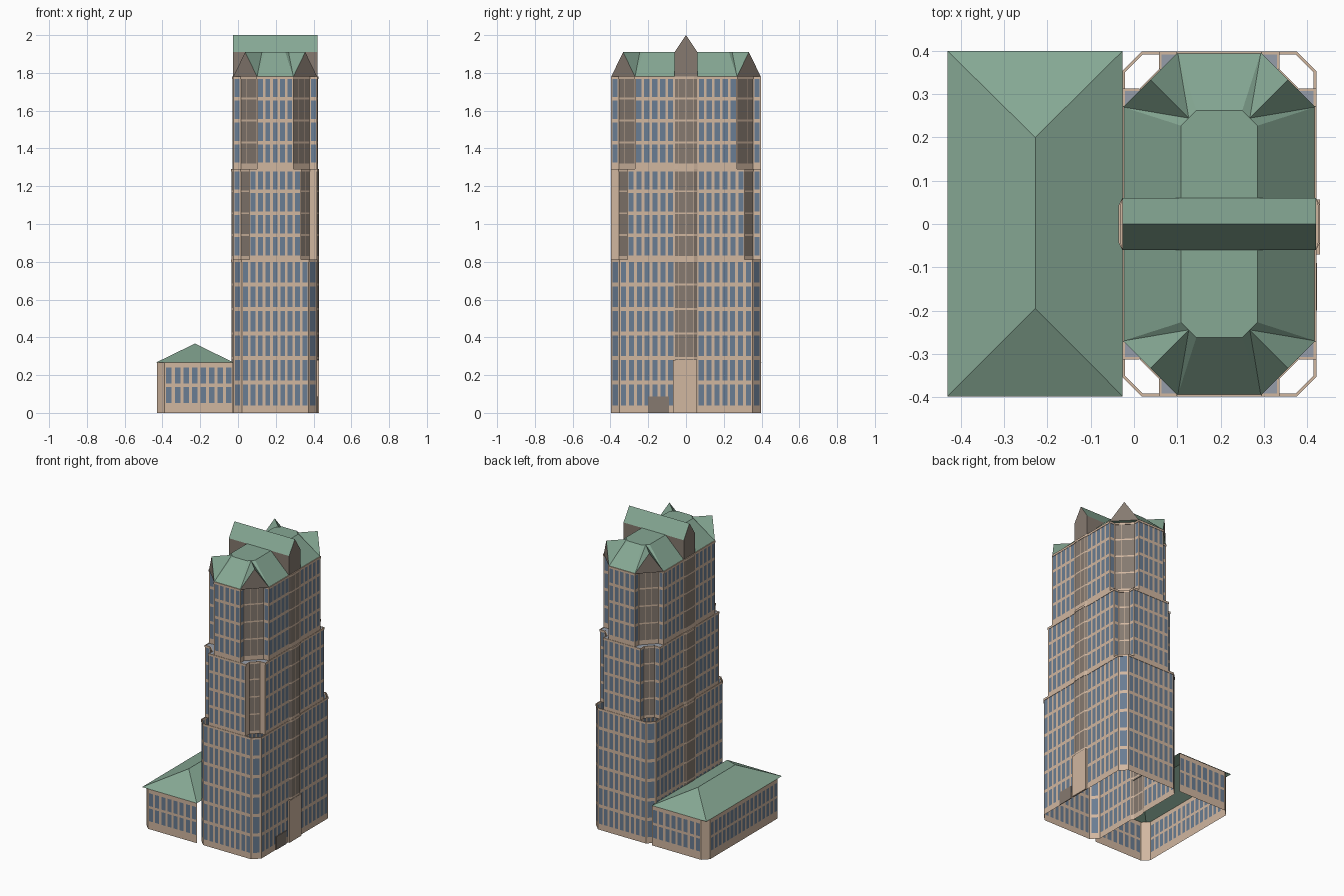
import bpy, bmesh
from mathutils import Vector

cube = bpy.data.objects.get("Cube")
if cube:
    bpy.data.objects.remove(cube, do_unlink=True)


def material(name, rgb):
    mat = bpy.data.materials.new(name)
    mat.use_nodes = True
    lin = [((c / 255 + 0.055) / 1.055) ** 2.4 for c in rgb] + [1]
    mat.diffuse_color = lin
    mat.node_tree.nodes["Principled BSDF"].inputs["Base Color"].default_value = lin
    return mat


MATS = [material("tan stone", (209, 183, 160)),
        material("blue glass", (106, 125, 147)),
        material("taupe panel", (134, 122, 112)),
        material("green copper roof", (134, 168, 148)),
        material("grey ledge", (150, 158, 170))]
STONE, GLASS, TAUPE, GREEN, LEDGE = range(5)

CX = 0.197            # tower centre line
HX, HY = 0.222, 0.396  # tower half width and half depth
BAY = 0.06            # half width of the central bay
FLAT = 0.04           # depth of the corner notches


def finish(bm, name, normals=False):
    if normals:
        bmesh.ops.recalc_face_normals(bm, faces=bm.faces)
    mesh = bpy.data.meshes.new(name)
    bm.to_mesh(mesh)
    bm.free()
    for m in MATS:
        mesh.materials.append(m)
    obj = bpy.data.objects.new(name, mesh)
    bpy.context.scene.collection.objects.link(obj)
    return obj


def face(bm, pts, mat):
    f = bm.faces.new([bm.verts.new(p) for p in pts])
    f.material_index = mat
    return f


def splits(lo, hi, count, fill):
    """Edges of panes and frames: odd gaps are panes."""
    step = (hi - lo) / count
    gap = step * (1 - fill) / 2
    out = []
    for i in range(count):
        out += [lo + i * step + gap, lo + (i + 1) * step - gap]
    return out


def panel(bm, p, q, z0, z1, cols=0, floors=1, pane=GLASS, fill=(0.64, 0.84), pad=(0, 0)):
    """Flat wall from p to q with a grid of panes cut into it."""
    p, q = Vector(p), Vector(q)
    if cols == 0:
        face(bm, [(*p, z0), (*q, z0), (*q, z1), (*p, z1)], STONE)
        return
    us = [0] + splits(0, 1, cols, fill[0]) + [1]
    zs = [z0] + splits(z0 + pad[0], z1 - pad[1], floors, fill[1]) + [z1]
    for i in range(len(us) - 1):
        a, b = p.lerp(q, us[i]), p.lerp(q, us[i + 1])
        for j in range(len(zs) - 1):
            mat = pane if i % 2 and j % 2 else STONE
            face(bm, [(*a, zs[j]), (*b, zs[j]), (*b, zs[j + 1]), (*a, zs[j + 1])], mat)


def quarter(cut, bay, grow=0):
    """One quarter of the tower plan, from the bay round to the end wall."""
    hx, hy = HX + grow, HY + grow
    pts = [(hx + bay, BAY * 0.7), (hx, BAY), (hx, hy - cut)]
    if cut > 0.05:
        pts += [(hx - FLAT, hy - cut), (hx - cut, hy - FLAT)]
    return pts + [(hx - cut, hy)]


def tower_ring(bm, cut, bay, z0, z1, floors=1, plain=False, grow=0, side=0, end=0,
               corner=1, base=0, blank_corner=False):
    pts = quarter(cut, bay, grow)
    glass = dict(floors=floors, pad=(base, 0))
    infill = dict(floors=floors, pane=TAUPE, fill=(0.93, 0.92), pad=(base, 0))

    def wall(a, b, cols, style):
        panel(bm, a, b, z0, z1, 0 if plain else cols, **style)

    for sx in (1, -1):
        for sy in (1, -1):
            plan = [(CX + sx * x, sy * y) for x, y in pts]
            for i in range(len(plan) - 1):
                a, b = plan[i], plan[i + 1]
                if sx * sy < 0:
                    a, b = b, a
                cols, style = 1, glass
                if i == 0:
                    style = infill
                elif i == 1:
                    cols = side
                elif len(plan) == 6 and i == 3:
                    cols, style = corner, infill
                elif blank_corner and sx > 0 and sy < 0:
                    cols = 0
                wall(a, b, cols, style)
        # bay front and end walls
        bx, by = pts[0]
        wall((CX + sx * bx, -sx * by), (CX + sx * bx, sx * by), 2, infill)
        ex, ey = pts[-1]
        wall((CX + sx * ex, sx * ey), (CX - sx * ex, sx * ey), end, glass)


def full_plan(cut, bay):
    q = quarter(cut, bay)
    half = q + [(-x, y) for x, y in reversed(q)]
    return [(CX + x, y) for x, y in half + [(-x, -y) for x, y in half]]


# Three tower tiers, each losing one window column at every corner
tiers = [("lower", 0.045, 0.009, 0, 0.81, dict(floors=6, side=7, end=9, base=0.03)),
         ("middle", 0.085, 0.009, 0.81, 1.29, dict(floors=4, side=6, end=7, corner=2,
                                                   base=0.015, blank_corner=True)),
         ("upper", 0.125, 0.005, 1.29, 1.78, dict(floors=4, side=5, end=5, corner=3,
                                                  base=0.025))]
for name, cut, bay, z0, z1, opts in tiers:
    bm = bmesh.new()
    tower_ring(bm, cut, bay, z0, z1, **opts)
    if name == "middle":
        face(bm, [(x, y, z1) for x, y in full_plan(cut, bay)], LEDGE)
    finish(bm, name + "_tower_walls")
    bm = bmesh.new()
    tower_ring(bm, cut, bay, z1 - 0.012, z1 + 0.002, plain=True, grow=0.002)
    rim = finish(bm, name + "_cornice").modifiers.new("thickness", "SOLIDIFY")
    rim.thickness, rim.offset = 0.006, -1

# Tower roof: sloped sides, flat top, and a gablet on each cut corner
EAVE, TOP = 1.78, 1.91
tx, ty, tc, ec = 0.088, 0.262, 0.035, 0.126
bm = bmesh.new()
rings = {}
for sx in (1, -1):
    for sy in (1, -1):
        def at(x, y, z):
            return Vector((CX + sx * x, sy * y, z))
        e1, e2 = at(HX, HY - ec, EAVE), at(HX - ec, HY, EAVE)
        t1, t2 = at(tx, ty - tc, TOP), at(tx - tc, ty, TOP)
        apex, root = (e1 + e2) / 2, (t1 + t2) / 2
        apex.z = TOP
        rings[sx, sy] = (e1, e2, t1, t2)
        face(bm, [e1, e2, apex], TAUPE)
        for e, t in ((e1, t1), (e2, t2)):
            face(bm, [e, apex, root], GREEN)
            face(bm, [e, root, t], GREEN)
for s in (1, -1):
    a, b = rings[s, -1], rings[s, 1]
    face(bm, [a[0], b[0], b[2], a[2]], GREEN)
    a, b = rings[1, s], rings[-1, s]
    face(bm, [a[1], b[1], b[3], a[3]], GREEN)
for first, second in ((0, 1), (2, 3)):
    loop = []
    for key, flip in (((1, 1), 0), ((-1, 1), 1), ((-1, -1), 0), ((1, -1), 1)):
        pair = [rings[key][first], rings[key][second]]
        loop += pair[::-1] if flip else pair
    face(bm, loop, GREEN)
bmesh.ops.remove_doubles(bm, verts=bm.verts, dist=0.0005)
finish(bm, "tower_roof", True)

# Gabled ridge house across the roof
bm = bmesh.new()
profile = [(-BAY, EAVE), (BAY, EAVE), (BAY, TOP), (0, 2.0), (-BAY, TOP)]
x0, x1 = CX - HX - 0.001, CX + HX + 0.001
for x in (x0, x1):
    face(bm, [(x, y, z) for y, z in profile], TAUPE)
for i, (y, z) in enumerate(profile):
    y2, z2 = profile[(i + 1) % 5]
    face(bm, [(x0, y, z), (x1, y, z), (x1, y2, z2), (x0, y2, z2)],
         GREEN if i in (2, 3) else TAUPE)
bmesh.ops.remove_doubles(bm, verts=bm.verts, dist=0.0005)
finish(bm, "ridge_house", True)

# Low side wing with cut outer corners
WX0, WX1, WY, WH, WC = -0.428, -0.026, 0.396, 0.268, 0.04
bm = bmesh.new()
wing = [(WX1, WY), (WX0 + WC, WY), (WX0, WY - WC), (WX0, WC - WY), (WX0 + WC, -WY), (WX1, -WY)]
for a, b, cols in zip(wing, wing[1:], (8, 0, 17, 0, 8)):
    panel(bm, a, b, 0, WH, cols, floors=2, pad=(0.045, 0.02))
finish(bm, "wing_walls")

# Hipped wing roof
bm = bmesh.new()
c = [Vector((x, y, WH)) for x, y in ((WX0 - 0.003, -0.398), (WX1, -0.398),
                                     (WX1, 0.4), (WX0 - 0.003, 0.4))]
r0, r1 = Vector((-0.228, -0.195, 0.367)), Vector((-0.228, 0.2, 0.367))
for pts in ((c[0], c[1], r0), (c[1], c[2], r1, r0), (c[2], c[3], r1), (c[3], c[0], r0, r1)):
    face(bm, pts, GREEN)
finish(bm, "wing_roof")


# Entrance surround and door on the side of the tower
def plate(name, y0, y1, height, depth, mat):
    bm = bmesh.new()
    bmesh.ops.create_cube(bm, size=1)
    for v in bm.verts:
        v.co = (CX + HX + depth * (v.co.x + 0.5), y0 + (y1 - y0) * (v.co.y + 0.5),
                height * (v.co.z + 0.5))
    for f in bm.faces:
        f.material_index = mat
    finish(bm, name)


plate("entrance_surround", -0.07, 0.057, 0.28, 0.0105, STONE)
plate("side_door", -0.2, -0.09, 0.088, 0.004, TAUPE)
